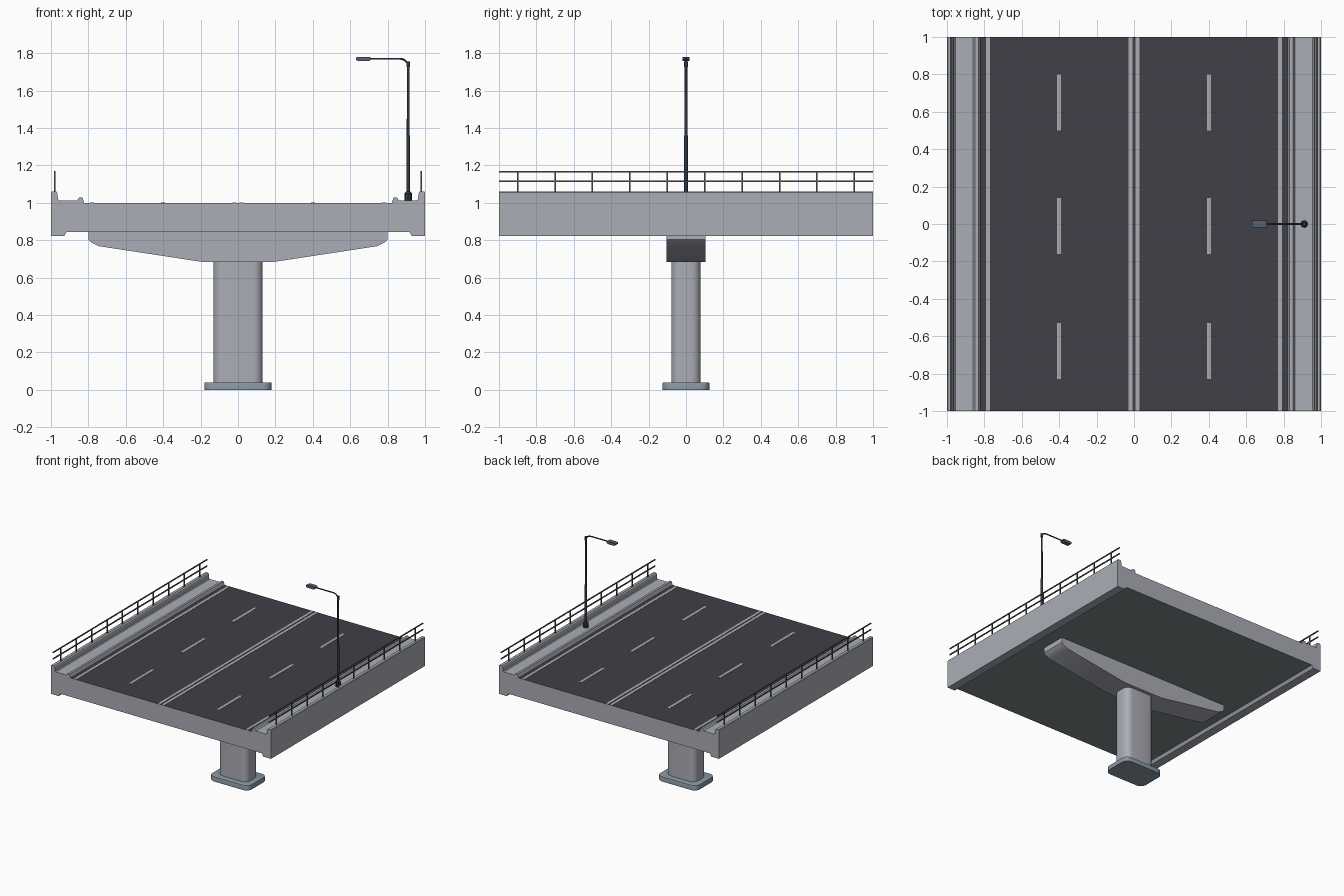
import bpy, bmesh, math
from mathutils import Vector

if "Cube" in bpy.data.objects:
    bpy.data.objects.remove(bpy.data.objects["Cube"], do_unlink=True)


def material(name, r, g, b):
    m = bpy.data.materials.new(name)
    m.use_nodes = True
    m.diffuse_color = (r, g, b, 1)
    m.node_tree.nodes["Principled BSDF"].inputs["Base Color"].default_value = (r, g, b, 1)
    return m


concrete = material("concrete", .41, .42, .47)
asphalt = material("asphalt", .05, .05, .063)
paint = material("road_paint", .42, .42, .45)
underside = material("underside_concrete", .21, .25, .25)
footing_grey = material("footing_concrete", .25, .31, .36)
rail_steel = material("rail_steel", .11, .11, .11)
lamp_steel = material("lamp_steel", .03, .04, .055)
lamp_grey = material("lamp_head_grey", .09, .12, .17)


def finish(name, bm, *mats, smooth=None):
    bmesh.ops.recalc_face_normals(bm, faces=bm.faces)
    mesh = bpy.data.meshes.new(name)
    bm.to_mesh(mesh)
    bm.free()
    ob = bpy.data.objects.new(name, mesh)
    bpy.context.collection.objects.link(ob)
    for m in mats:
        mesh.materials.append(m)
    if smooth:
        bpy.ops.object.select_all(action='DESELECT')
        ob.select_set(True)
        bpy.context.view_layer.objects.active = ob
        bpy.ops.object.shade_smooth_by_angle(angle=math.radians(smooth))
    return ob


def extrude(points, direction):
    bm = bmesh.new()
    face = bm.faces.new([bm.verts.new(p) for p in points])
    new = bmesh.ops.extrude_face_region(bm, geom=[face])["geom"]
    verts = [v for v in new if isinstance(v, bmesh.types.BMVert)]
    bmesh.ops.translate(bm, verts=verts, vec=direction)
    return bm


def add_box(bm, lo, hi):
    verts = bmesh.ops.create_cube(bm, size=1)["verts"]
    lo, hi = Vector(lo), Vector(hi)
    for v in verts:
        v.co = (lo + hi) / 2 + v.co * (hi - lo)


def mirrored(half):
    return half + [(-x, z) for x, z in reversed(half)]


def rounded_block(name, hx, hy, z0, z1, radius, mat, bevel=0):
    pts = []
    for i, (sx, sy) in enumerate([(1, 1), (-1, 1), (-1, -1), (1, -1)]):
        for k in range(7):
            a = math.pi / 2 * (i + k / 6)
            pts.append((sx * (hx - radius) + radius * math.cos(a),
                        sy * (hy - radius) + radius * math.sin(a), z0))
    bm = extrude(pts, (0, 0, z1 - z0))
    if bevel:
        rim = [e for e in bm.edges if all(v.co.z > z1 - .001 for v in e.verts)]
        bmesh.ops.bevel(bm, geom=rim, offset=bevel, segments=2, profile=.5, affect='EDGES')
    return finish(name, bm, mat, smooth=35)


# Deck with raised walkways, kerbs, parapets and edge beams
half = [(-.915, .845), (-.93, .822), (-1, .822), (-1, 1.055), (-.995, 1.06),
        (-.972, 1.06), (-.966, 1.053), (-.962, 1.018), (-.955, 1.013), (-.86, 1.013),
        (-.85, 1.028), (-.832, 1.028), (-.822, 1.0)]
bm = extrude([(x, -1, z) for x, z in mirrored(half)], (0, 2, 0))
bm.normal_update()
for f in bm.faces:
    c = f.calc_center_median()
    if abs(c.x) < .01 and abs(c.y) < .01:
        f.material_index = 1 if c.z > .95 else 2
finish("bridge_deck", bm, concrete, asphalt, underside)

# Painted lane lines
bm = bmesh.new()
for s in (-1, 1):
    for x, w in ((.78, .011), (.018, .011)):
        add_box(bm, (s * x - w, -1, .999), (s * x + w, 1, 1.002))
    for y in (-.68, -.01, .65):
        add_box(bm, (s * .4 - .011, y - .15, .999), (s * .4 + .011, y + .15, 1.002))
finish("lane_markings", bm, paint)

# Pier: cap beam, column and footing
cap = [(-.18, .682), (-.745, .768), (-.785, .788), (-.8, .803), (-.8, .846)]
finish("pier_cap", extrude([(x, -.105, z) for x, z in mirrored(cap)], (0, .21, 0)),
       concrete, smooth=30)
rounded_block("pier_column", .132, .078, .035, .69, .05, concrete)
rounded_block("pier_footing", .18, .125, 0, .04, .05, footing_grey, .006)

# Railings
for side, s in (("left", 1), ("right", -1)):
    bm = bmesh.new()
    x = s * .98
    for i in range(10):
        y = -.9 + .2 * i
        add_box(bm, (x - .004, y - .004, 1.055), (x + .004, y + .004, 1.167))
    for z in (1.115, 1.167):
        add_box(bm, (x - .004, -1, z - .004), (x + .004, 1, z + .004))
    finish(side + "_railing", bm, rail_steel)


# Street lamp
def add_cylinder(bm, r1, r2, z0, z1, sides=12):
    new = bmesh.ops.create_cone(bm, cap_ends=True, segments=sides, radius1=r1,
                                radius2=r2, depth=z1 - z0)["verts"]
    bmesh.ops.translate(bm, verts=new, vec=(.91, 0, (z0 + z1) / 2))


bm = bmesh.new()
add_cylinder(bm, .021, .021, 1.013, 1.05, 8)
add_cylinder(bm, .021, .012, 1.05, 1.06, 8)
add_cylinder(bm, .01, .01, 1.05, 1.36)
add_cylinder(bm, .008, .007, 1.36, 1.74)
add_cylinder(bm, .01, .01, 1.725, 1.755)
finish("lamp_post", bm, lamp_steel, smooth=35)

curve = bpy.data.curves.new("lamp_arm", 'CURVE')
curve.dimensions = '3D'
curve.bevel_depth = .005
curve.bevel_resolution = 2
curve.use_fill_caps = True
spline = curve.splines.new('POLY')
path = [(.91 - .045 * (1 - math.cos(a)), .728 + .042 * math.sin(a))
        for a in (math.pi / 2 * k / 6 for k in range(7))] + [(.69, .77)]
spline.points.add(len(path) - 1)
for p, (x, z) in zip(spline.points, path):
    p.co = (x, 0, 1 + z, 1)
curve.materials.append(lamp_steel)
bpy.context.collection.objects.link(bpy.data.objects.new("lamp_arm", curve))

head = [(.63, 1.765), (.64, 1.758), (.70, 1.758), (.712, 1.765), (.712, 1.775),
        (.70, 1.78), (.64, 1.78), (.63, 1.775)]
finish("lamp_head", extrude([(x, -.018, z) for x, z in head], (0, .036, 0)), lamp_grey)
